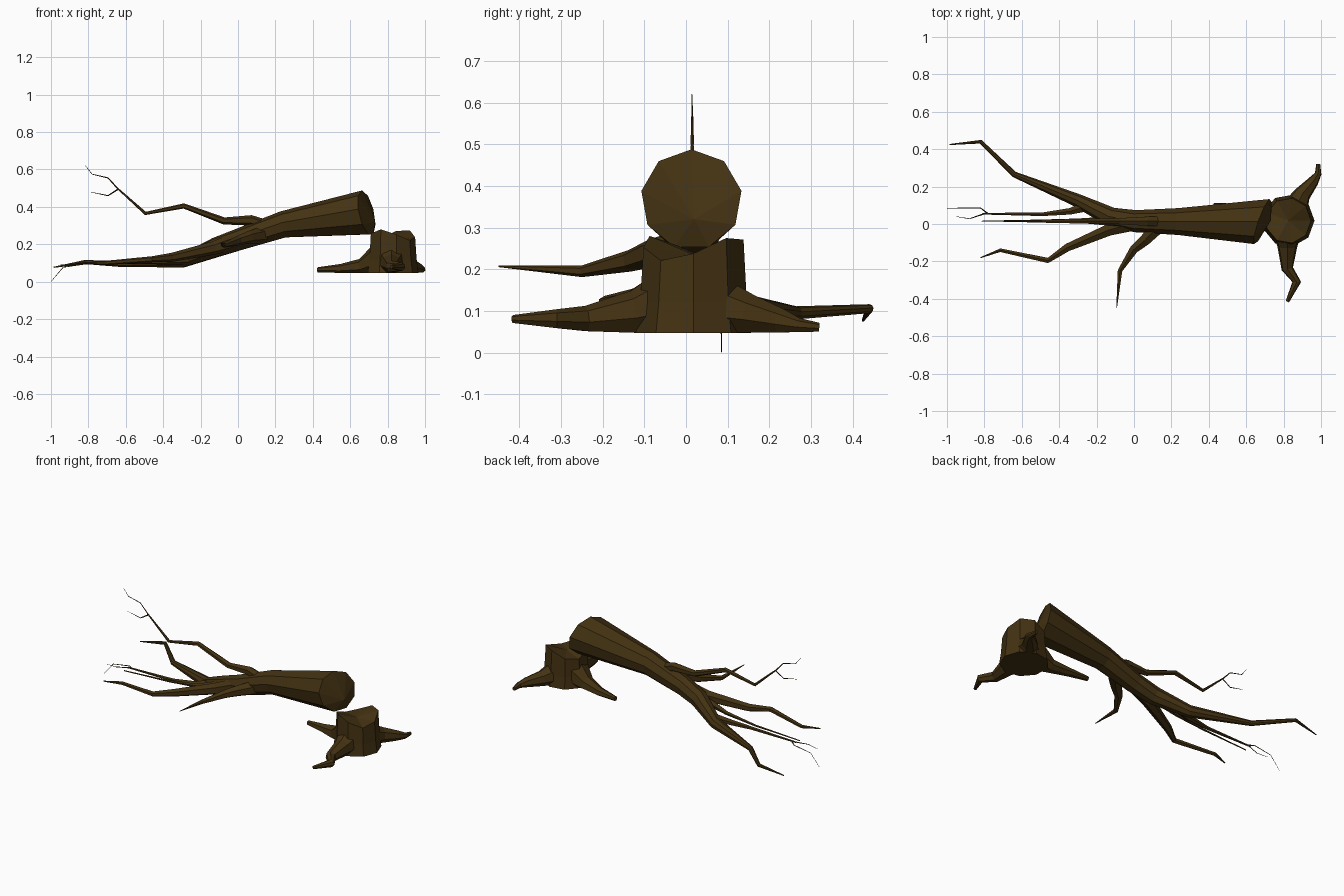
import bpy, bmesh, math
from mathutils import Vector

bark = bpy.data.materials.new("dark_bark")
bark.diffuse_color = (0.056, 0.031, 0.006, 1)


def finish(name, bm):
    bmesh.ops.recalc_face_normals(bm, faces=bm.faces)
    me = bpy.data.meshes.new(name)
    bm.to_mesh(me)
    bm.free()
    me.materials.append(bark)
    ob = bpy.data.objects.new(name, me)
    bpy.context.collection.objects.link(ob)
    return ob


def loft(bm, rings):
    for a, b in zip(rings, rings[1:]):
        n = len(a)
        for i in range(n):
            bm.faces.new((a[i], a[(i + 1) % n], b[(i + 1) % n], b[i]))


def fan(bm, ring, apex):
    c = bm.verts.new(apex)
    for i in range(len(ring)):
        bm.faces.new((ring[i], ring[(i + 1) % len(ring)], c))


def limb_rings(bm, pts, sides, floor=None):
    """Rings along a path of (x, y, z, radius)."""
    pos = [Vector(p[:3]) for p in pts]
    rings = []
    for i, p in enumerate(pos):
        t = (pos[min(i + 1, len(pos) - 1)] - pos[max(i - 1, 0)]).normalized()
        u = t.cross(Vector((0, 0, 1))).normalized()
        v = u.cross(t)
        ring = []
        for k in range(sides):
            a = 2 * math.pi * k / sides + math.pi / 2
            q = p + (u * math.cos(a) + v * math.sin(a)) * pts[i][3]
            if floor is not None:
                q.z = max(q.z, floor)
            ring.append(bm.verts.new(q))
        rings.append(ring)
    return rings


def limb(name, pts, sides=6, floor=None):
    bm = bmesh.new()
    rings = limb_rings(bm, pts, sides, floor)
    loft(bm, rings)
    bm.faces.new(rings[0])
    bm.faces.new(rings[-1])
    return finish(name, bm)


# fallen trunk, running into its longest limb, with a slanted torn end
bm = bmesh.new()
rings = limb_rings(bm, [
    (.67, .013, .367, .122), (.24, .013, .304, .073), (.01, .015, .226, .060),
    (-.12, .035, .182, .054), (-.30, .125, .109, .036), (-.64, .265, .095, .016),
    (-.82, .440, .105, .011), (-.985, .425, .077, .003)], 9)
for v in rings[0]:
    v.co.x = .6875 + .34 * (v.co.y - .013) - .2 * (v.co.z - .365)
loft(bm, rings)
fan(bm, rings[0], (.733, .02, .32))
bm.faces.new(rings[-1])
finish("fallen_trunk", bm)

# branches
limb("upper_branch", [
    (.17, .015, .295, .03), (.07, .015, .328, .028), (-.075, .015, .325, .019),
    (-.29, .015, .405, .014), (-.495, .015, .365, .009), (-.645, .015, .5, .004)])
limb("front_branch", [
    (-.02, .0, .215, .045), (-.13, -.03, .18, .036), (-.355, -.125, .13, .024),
    (-.46, -.195, .12, .016), (-.715, -.14, .10, .011), (-.82, -.18, .10, .003)])
limb("middle_branch", [
    (-.24, .10, .125, .034), (-.34, .068, .112, .02), (-.49, .052, .105, .011),
    (-.81, .055, .10, .005)])
limb("thin_middle_branch", [
    (-.08, .015, .20, .03), (-.3, .018, .135, .012), (-.5, .018, .11, .006),
    (-.81, .015, .095, .003)], 5)
limb("short_front_branch", [
    (.13, -.01, .25, .045), (.06, -.085, .238, .034), (.0, -.135, .22, .026),
    (-.075, -.25, .195, .014), (-.093, -.45, .207, .002)])

# twigs
twigs = [
    [(-.645, .015, .5, .004), (-.695, .015, .555, .003), (-.78, .015, .575, .002),
     (-.815, .014, .62, .001)],
    [(-.64, .015, .495, .004), (-.695, .015, .46, .003), (-.79, .015, .48, .001)],
    [(-.78, .055, .10, .004), (-.82, .085, .095, .003), (-.935, .085, .077, .002),
     (-.999, .085, .001, .001)],
    [(-.80, .055, .10, .004), (-.88, .028, .095, .002), (-.95, .04, .09, .001)],
]
for i, t in enumerate(twigs):
    limb("twig_%d" % (i + 1), t, 4)

# stump with an uneven broken top
bm = bmesh.new()
rings = []
for z, r in ((.047, .14), (.12, .13), (.25, .122)):
    ring = []
    for k in range(9):
        a = 2 * math.pi * k / 9
        h = z + (.03 * math.cos(2 * (a - 1.0)) if z > .2 else 0)
        ring.append(bm.verts.new((.825 + r * math.cos(a), .018 + r * math.sin(a), h)))
    rings.append(ring)
loft(bm, rings)
bm.faces.new(rings[0])
fan(bm, rings[-1], (.825, .018, .235))
finish("stump", bm)

# roots, flattened where they meet the ground
roots = {
    "front_root": [(.82, -.05, .115, .08), (.82, -.12, .095, .055), (.82, -.24, .08, .032),
                   (.87, -.31, .08, .024), (.82, -.415, .08, .01)],
    "back_root": [(.86, .08, .105, .075), (.90, .16, .09, .047), (.96, .23, .075, .03),
                  (.985, .27, .065, .018), (.985, .32, .06, .011)],
    "left_root": [(.75, .03, .115, .085), (.66, .05, .075, .048), (.55, .08, .065, .03),
                  (.425, .10, .063, .014)],
}
for name, pts in roots.items():
    limb(name, pts, 7, .047)
